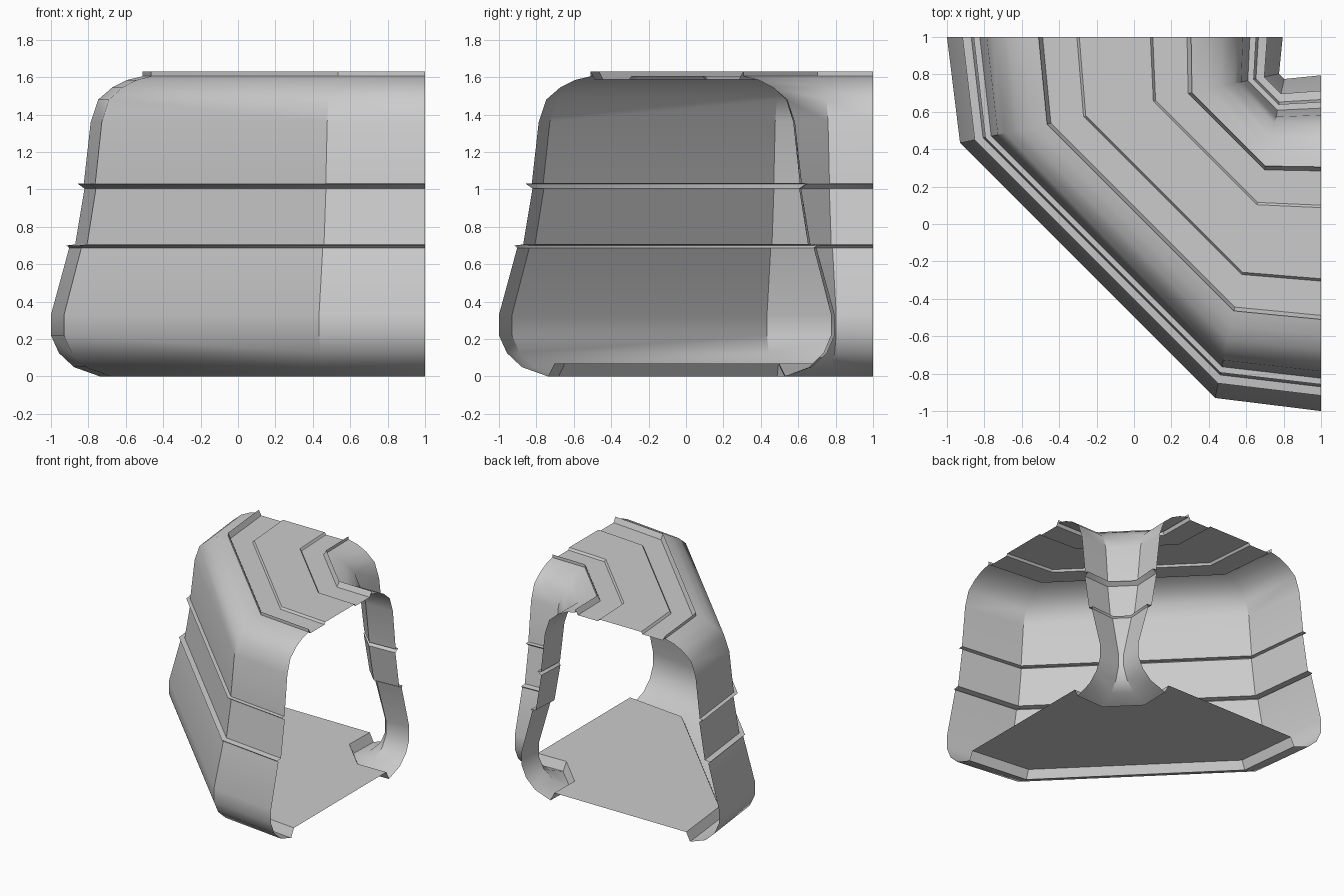
import bpy, math

if "Cube" in bpy.data.objects:
    bpy.data.objects.remove(bpy.data.objects["Cube"])

MID = -0.1025   # centre of the passage cross-section along the end plane

# Half cross-section: (distance from centre, height)
WALL = [(0.635, 0), (0.775, 0.05), (0.855, 0.125), (0.8975, 0.22), (0.8975, 0.33),
        (0.80, 0.688), (0.815, 0.70), (0.768, 0.706),      # lower ledge
        (0.718, 1.005), (0.755, 1.03), (0.722, 1.032),     # upper ledge
        (0.685, 1.36), (0.645, 1.48), (0.57, 1.545), (0.49, 1.585), (0.408, 1.605)]
ROOF = [(0.408, 1.605), (0.408, 1.63), (0.386, 1.588), (0.203, 1.588), (0.19, 1.605)]
FLOOR = [(0.60, 0.07), (0.635, 0)]


def left(points):
    return [(MID - h, z) for h, z in points]


def right(points):
    return [(MID + h, z) for h, z in reversed(points)]


def sections(y, z):
    """One profile point carried round the corner: end, bend, bend, end."""
    yb = 0.02 + 0.95 * y
    xb = 0.635 + 0.217 * yb
    return [(1, y, z), (xb, yb, z), (yb, xb, z), (y, 1, z)]


def sweep(name, profile):
    verts = [v for y, z in profile for v in sections(y, z)]
    faces = [(4 * i + s, 4 * i + 4 + s, 4 * i + 5 + s, 4 * i + 1 + s)
             for i in range(len(profile) - 1) for s in range(3)]
    mesh = bpy.data.meshes.new(name)
    mesh.from_pydata(verts, [], faces)
    ob = bpy.data.objects.new(name, mesh)
    bpy.context.collection.objects.link(ob)
    bpy.ops.object.select_all(action='DESELECT')
    ob.select_set(True)
    bpy.context.view_layer.objects.active = ob
    bpy.ops.object.shade_smooth_by_angle(angle=math.radians(33))
    return ob


# Corridor corner: ledged walls, lipped roof, recessed floor
sweep("outer_wall", left(WALL))
sweep("roof", left(ROOF) + right(ROOF))
sweep("inner_wall", right(WALL))
sweep("floor", [(MID + h, z) for h, z in reversed(FLOOR)]
      + [(MID - h, z) for h, z in FLOOR])
